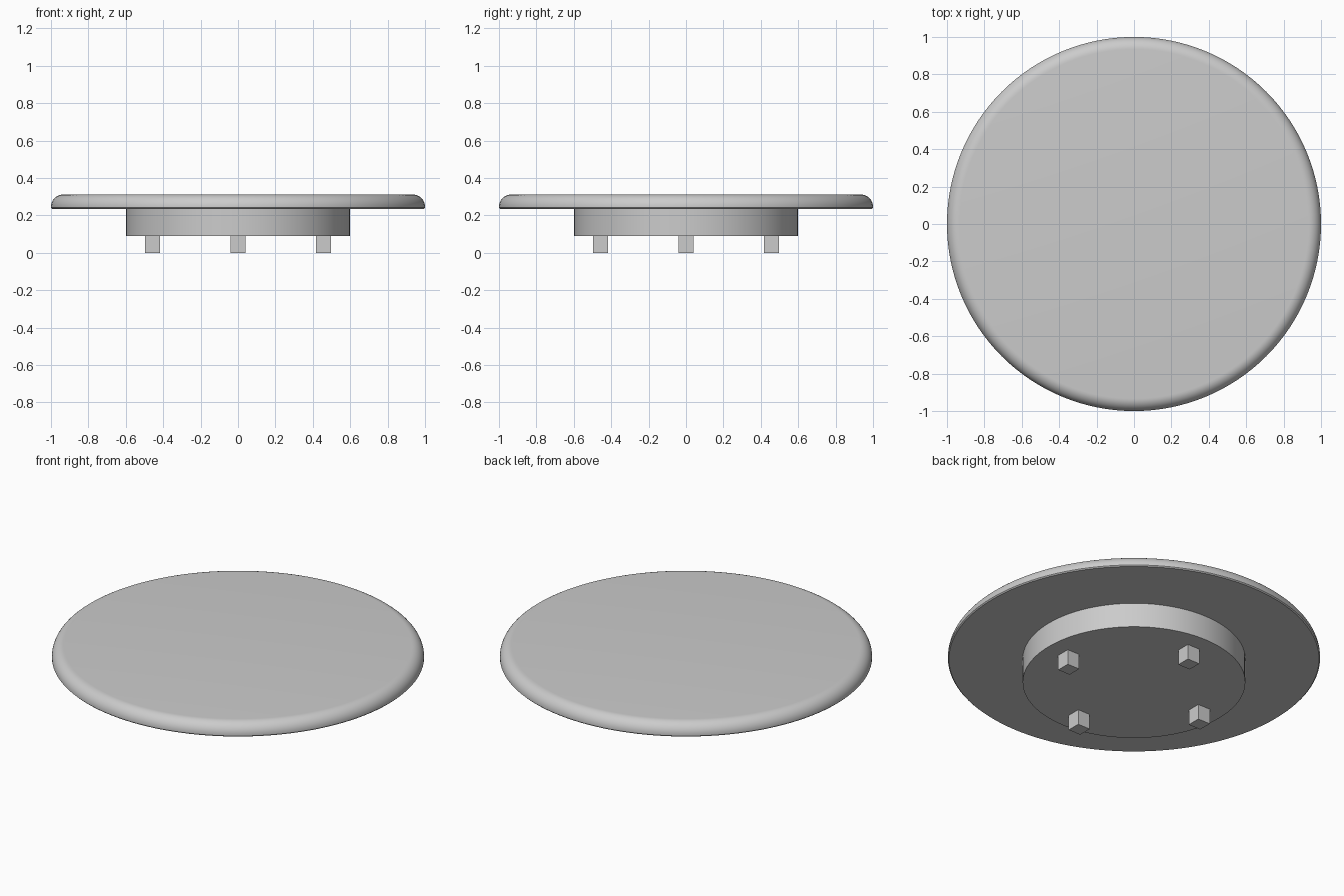
import bpy, bmesh, math

cube = bpy.data.objects.get("Cube")
if cube:
    bpy.data.objects.remove(cube, do_unlink=True)

SEGMENTS = 128
GREY = (0.6, 0.6, 0.6, 1)

grey = bpy.data.materials.new("plain grey")
grey.use_nodes = True
grey.diffuse_color = GREY
grey.node_tree.nodes["Principled BSDF"].inputs["Base Color"].default_value = GREY


def finish(obj, name):
    obj.name = obj.data.name = name
    obj.data.materials.append(grey)


def turned(name, profile):
    """Closed solid of revolution from (radius, height) points, bottom to top."""
    bm = bmesh.new()
    rings = []
    for r, z in profile:
        angles = [2 * math.pi * i / SEGMENTS for i in range(SEGMENTS)]
        rings.append([bm.verts.new((r * math.cos(a), r * math.sin(a), z)) for a in angles])
    for low, high in zip(rings, rings[1:]):
        for i in range(SEGMENTS):
            j = (i + 1) % SEGMENTS
            bm.faces.new((low[i], low[j], high[j], high[i]))
    bm.faces.new(rings[0][::-1])
    bm.faces.new(rings[-1])
    mesh = bpy.data.meshes.new(name)
    bm.to_mesh(mesh)
    bm.free()
    obj = bpy.data.objects.new(name, mesh)
    bpy.context.collection.objects.link(obj)
    finish(obj, name)
    bpy.ops.object.select_all(action="DESELECT")
    obj.select_set(True)
    bpy.context.view_layer.objects.active = obj
    bpy.ops.object.shade_smooth_by_angle(angle=math.radians(40))


# Wide disc with a rounded upper rim and a tiny lower chamfer
BOTTOM, TOP, ROUND = 0.235, 0.312, 0.066
rim = [(0.994, BOTTOM), (1, BOTTOM + 0.006)]
for k in range(11):
    a = math.pi / 2 * k / 10
    rim.append((1 - ROUND + ROUND * math.cos(a), TOP - ROUND + ROUND * math.sin(a)))
turned("top_disc", rim)

# Round base under the disc
turned("base", [(0.598, 0.09), (0.598, BOTTOM)])

# Four square pegs, one on each axis
for side, x, y in (("left", 1, 0), ("right", -1, 0), ("front", 0, -1), ("back", 0, 1)):
    bpy.ops.mesh.primitive_cube_add(size=1, location=(0.458 * x, 0.458 * y, 0.05))
    peg = bpy.context.object
    peg.scale = (0.08, 0.08, 0.1)
    finish(peg, side + "_peg")
